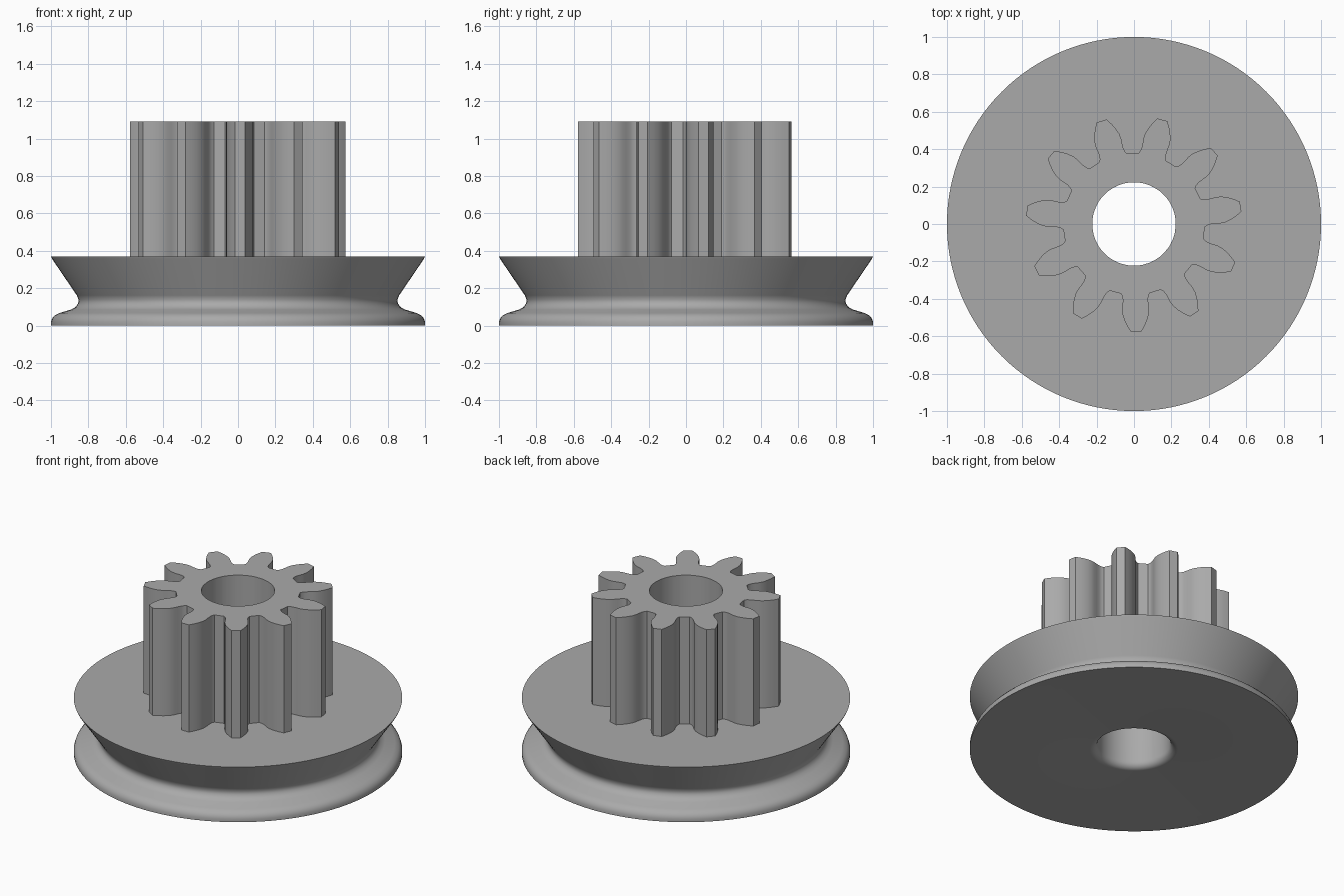
import bpy, bmesh
from math import sin, cos, pi, radians

if "Cube" in bpy.data.objects:
    bpy.data.objects.remove(bpy.data.objects["Cube"], do_unlink=True)

TEETH = 11
BORE, DISC_TOP, GEAR_TOP = 0.223, 0.37, 1.09

grey = bpy.data.materials.new("plain grey")
grey.use_nodes = True
grey.diffuse_color = (0.4, 0.4, 0.4, 1)
grey.node_tree.nodes["Principled BSDF"].inputs["Base Color"].default_value = (0.4, 0.4, 0.4, 1)


def polar(r, a, z):
    return (r * cos(a), r * sin(a), z)


def loft(name, rings, closed):
    """Skin a list of equal-length rings of points with quads."""
    bm = bmesh.new()
    rows = [[bm.verts.new(p) for p in ring] for ring in rings]
    n = len(rows[0])
    pairs = list(zip(rows, rows[1:])) + ([(rows[-1], rows[0])] if closed else [])
    for low, high in pairs:
        for i in range(n):
            j = (i + 1) % n
            bm.faces.new((low[i], low[j], high[j], high[i]))
    bmesh.ops.recalc_face_normals(bm, faces=bm.faces)
    mesh = bpy.data.meshes.new(name)
    bm.to_mesh(mesh)
    bm.free()
    mesh.materials.append(grey)
    obj = bpy.data.objects.new(name, mesh)
    bpy.context.collection.objects.link(obj)
    bpy.ops.object.select_all(action="DESELECT")
    obj.select_set(True)
    bpy.context.view_layer.objects.active = obj
    bpy.ops.object.shade_smooth_by_angle(angle=radians(32))


# Grooved disc: rounded bore mouth, rolled lower flange, groove, flared upper rim
mouth = 0.045
profile = [(BORE + mouth * (1 - sin(t * pi / 12)), mouth * (1 - cos(t * pi / 12)))
           for t in range(6, -1, -1)]
profile += [(1, 0), (1, 0.02), (0.994, 0.038), (0.98, 0.055), (0.955, 0.067),
            (0.895, 0.085), (0.87, 0.098), (0.855, 0.118), (0.852, 0.138),
            (0.862, 0.162), (0.995, 0.358), (1, DISC_TOP), (BORE, DISC_TOP)]
SEGMENTS = 128
loft("grooved_disc",
     [[polar(r, 2 * pi * i / SEGMENTS, z) for i in range(SEGMENTS)] for r, z in profile], True)

# Pinion: one tooth flank as (radius, half angle), mirrored and repeated
flank = [(0.379, 0.205), (0.391, 0.18), (0.41, 0.165), (0.435, 0.159), (0.46, 0.1565),
         (0.489, 0.143), (0.52, 0.115), (0.55, 0.082), (0.578, 0.047)]
tooth = [(r, -a) for r, a in flank] + [(r, a) for r, a in reversed(flank)]
start = radians(-88.9)
outline = [(r, start + 2 * pi * k / TEETH + a) for k in range(TEETH) for r, a in tooth]


def gear_ring(z):
    return [polar(r, a, z) for r, a in outline]


def bore_ring(z):
    return [polar(BORE, a, z) for r, a in outline]


loft("pinion_gear", [gear_ring(DISC_TOP), gear_ring(GEAR_TOP),
                     bore_ring(GEAR_TOP), bore_ring(DISC_TOP)], False)
